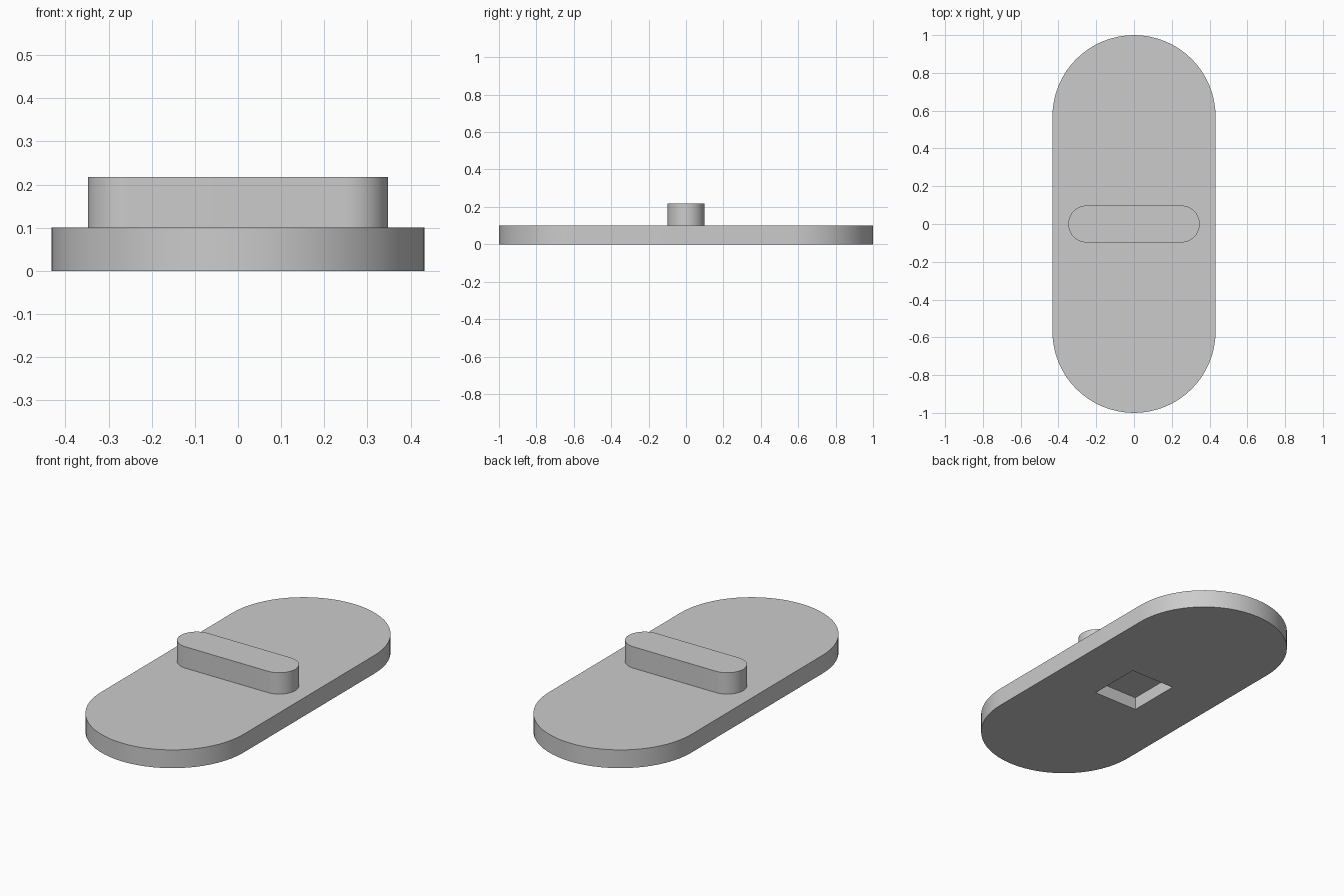
import bpy
import bmesh
from math import cos, sin, pi, radians

cube = bpy.data.objects.get("Cube")
if cube:
    bpy.data.objects.remove(cube, do_unlink=True)

grey = bpy.data.materials.new("plain grey")
grey.use_nodes = True
colour = (0.6, 0.6, 0.6, 1)
grey.diffuse_color = colour
grey.node_tree.nodes["Principled BSDF"].inputs["Base Color"].default_value = colour


def add_object(name, bm):
    bmesh.ops.recalc_face_normals(bm, faces=bm.faces)
    mesh = bpy.data.meshes.new(name)
    bm.to_mesh(mesh)
    bm.free()
    mesh.materials.append(grey)
    obj = bpy.data.objects.new(name, mesh)
    bpy.context.collection.objects.link(obj)
    return obj


def stadium(name, half_length, radius, bottom, top, along_y=False, steps=32):
    """Extruded bar with two half-round ends."""
    bm = bmesh.new()
    ring = []
    for end in (1, -1):
        for i in range(steps + 1):
            a = -pi / 2 + pi * i / steps
            u = end * (half_length - radius + radius * cos(a))
            v = end * radius * sin(a)
            ring.append(bm.verts.new((-v, u, bottom) if along_y else (u, v, bottom)))
    base = bm.faces.new(ring)
    extruded = bmesh.ops.extrude_face_region(bm, geom=[base], use_keep_orig=True)["geom"]
    raised = [g for g in extruded if isinstance(g, bmesh.types.BMVert)]
    bmesh.ops.translate(bm, verts=raised, vec=(0, 0, top - bottom))
    return add_object(name, bm)


def smooth(obj):
    bpy.ops.object.select_all(action="DESELECT")
    obj.select_set(True)
    bpy.context.view_layer.objects.active = obj
    bpy.ops.object.shade_smooth_by_angle(angle=radians(30))


# Flat base plate with rounded ends
base_plate = stadium("base_plate", 1.0, 0.432, 0, 0.1, along_y=True)

# Raised crossbar on the plate
crossbar = stadium("crossbar", 0.348, 0.098, 0.1, 0.217)

# Rectangular recess in the underside
bm = bmesh.new()
bmesh.ops.create_cube(bm, size=1)
bmesh.ops.scale(bm, vec=(0.27, 0.3, 0.14), verts=bm.verts)
recess_cutter = add_object("recess_cutter", bm)
recess_cutter.hide_render = True
recess_cutter.hide_set(True)
recess_cutter.display_type = "WIRE"

for part in (base_plate, crossbar):
    smooth(part)

cut = base_plate.modifiers.new("underside_recess", "BOOLEAN")
cut.operation = "DIFFERENCE"
cut.solver = "EXACT"
cut.object = recess_cutter
